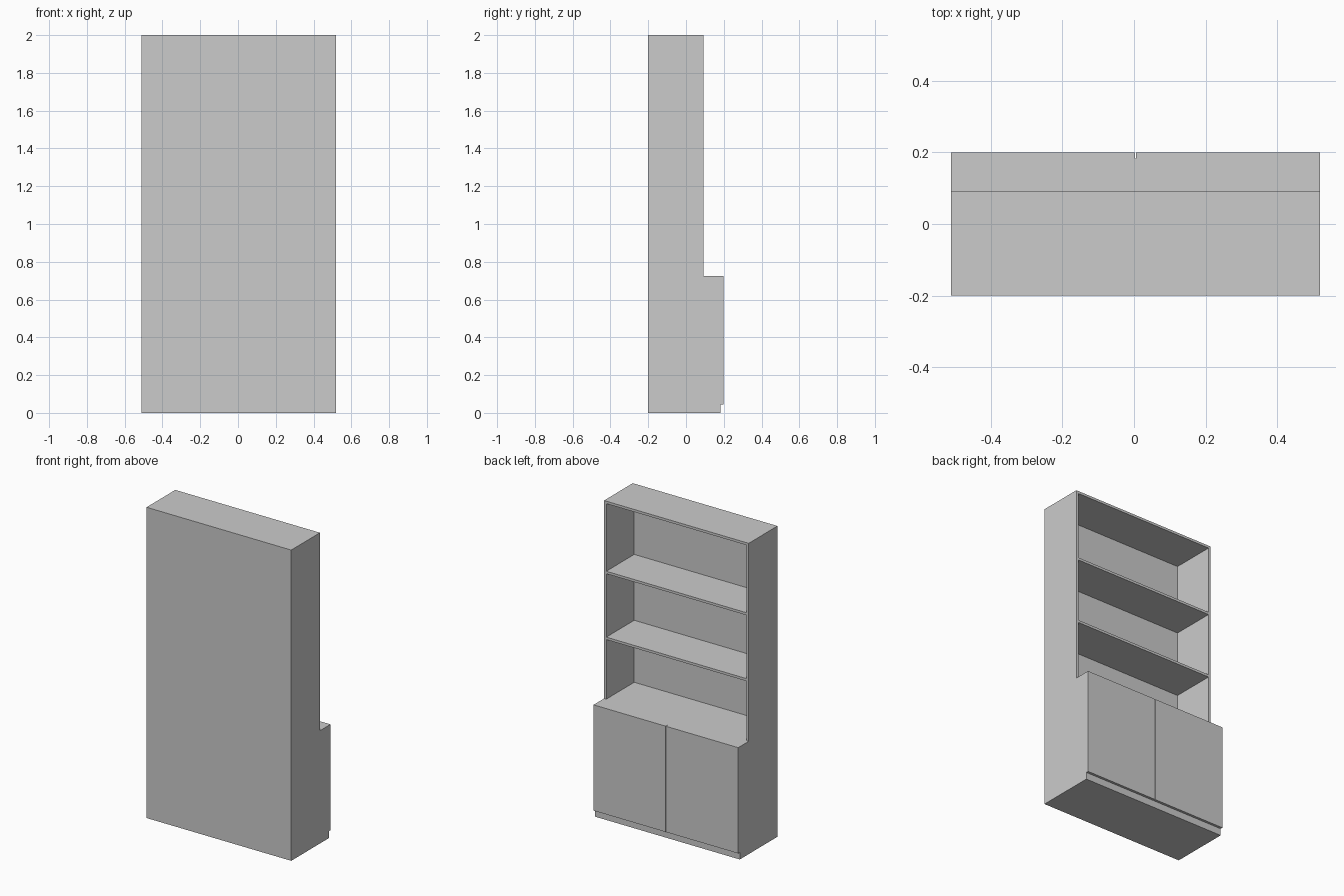
import bpy, bmesh

if "Cube" in bpy.data.objects:
    bpy.data.objects.remove(bpy.data.objects["Cube"])

# Overall sizes
CX, W, T = 0.004, 1.03, 0.016          # centre in x, full width, board thickness
BACK, UPPER, CARCASS, FRONT = -0.2, 0.092, 0.183, 0.199
TOP, COUNTER, DOOR_BOTTOM = 2.0, 0.726, 0.045
BACK_T = 0.008
LEFT, RIGHT = CX - W / 2, CX + W / 2
IN_L, IN_R = LEFT + T, RIGHT - T


def extrude_x(name, profile, x0, x1):
    """Board made from a (y, z) profile extruded along x."""
    bm = bmesh.new()
    face = bm.faces.new([bm.verts.new((x0, y, z)) for y, z in profile])
    geom = bmesh.ops.extrude_face_region(bm, geom=[face])["geom"]
    moved = [v for v in geom if isinstance(v, bmesh.types.BMVert)]
    bmesh.ops.translate(bm, verts=moved, vec=(x1 - x0, 0, 0))
    bmesh.ops.recalc_face_normals(bm, faces=bm.faces)
    mesh = bpy.data.meshes.new(name)
    bm.to_mesh(mesh)
    bm.free()
    obj = bpy.data.objects.new(name, mesh)
    bpy.context.collection.objects.link(obj)
    return obj


def board(name, x0, x1, y0, y1, z0, z1):
    return extrude_x(name, [(y0, z0), (y1, z0), (y1, z1), (y0, z1)], x0, x1)


# Stepped side panels: deep below the counter, shallow above
side = [(BACK, 0), (CARCASS, 0), (CARCASS, COUNTER),
        (UPPER, COUNTER), (UPPER, TOP), (BACK, TOP)]
extrude_x("side_panel_left", side, LEFT, IN_L)
extrude_x("side_panel_right", side, IN_R, RIGHT)

# Back panel between the sides
board("back_panel", IN_L, IN_R, BACK, BACK + BACK_T, 0, TOP)

# Top, open shelves, and the shelf hidden in the cupboard (by upper surface)
for name, z in (("top_panel", TOP), ("upper_shelf", 1.549),
                ("lower_shelf", 1.125), ("cupboard_shelf", 0.39)):
    board(name, IN_L, IN_R, BACK + BACK_T, UPPER, z - T, z)

# Counter and plinth base
board("counter", IN_L, IN_R, BACK + BACK_T, CARCASS, COUNTER - T, COUNTER)
board("plinth_base", IN_L, IN_R, BACK + BACK_T, CARCASS, 0, DOOR_BOTTOM + T)

# Pair of doors covering the carcass front, with a fine centre gap
GAP = 0.003
board("door_left", LEFT, CX - GAP / 2, CARCASS, FRONT, DOOR_BOTTOM, COUNTER)
board("door_right", CX + GAP / 2, RIGHT, CARCASS, FRONT, DOOR_BOTTOM, COUNTER)
